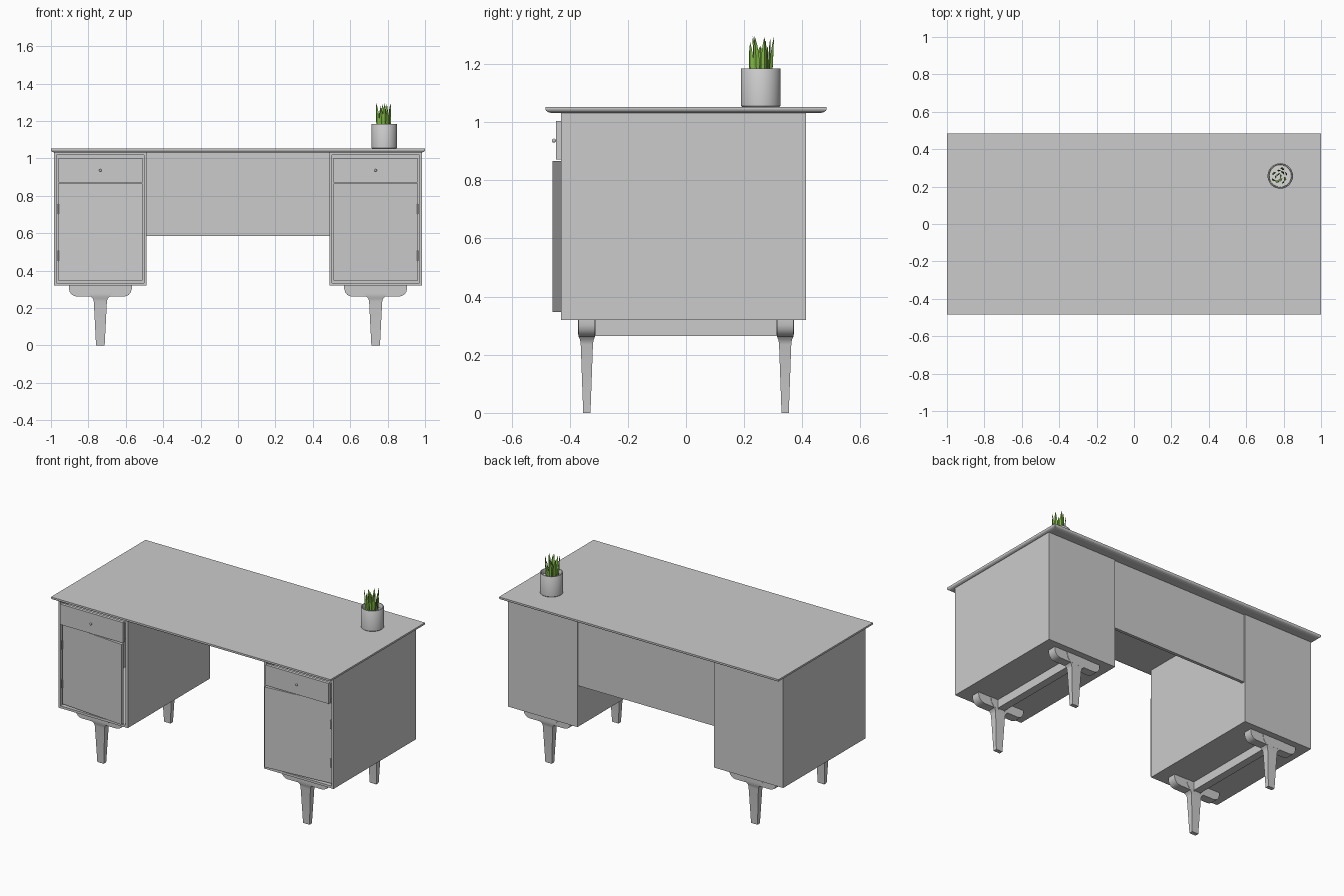
import bpy, bmesh, math, random
from mathutils import Matrix, Vector

if "Cube" in bpy.data.objects:
    bpy.data.objects.remove(bpy.data.objects["Cube"])


def material(name, rgb):
    m = bpy.data.materials.new(name)
    m.diffuse_color = (*rgb, 1)
    m.use_nodes = True
    m.node_tree.nodes["Principled BSDF"].inputs["Base Color"].default_value = m.diffuse_color
    return m


GREY = material("plain grey", (0.6, 0.6, 0.6))
PALE = material("pale gravel", (0.7, 0.7, 0.68))
GREEN = material("leaf green", (0.22, 0.48, 0.06))


def finish(name, bm, mat, smooth=False):
    bmesh.ops.recalc_face_normals(bm, faces=bm.faces)
    me = bpy.data.meshes.new(name)
    bm.to_mesh(me)
    bm.free()
    me.materials.append(mat)
    ob = bpy.data.objects.new(name, me)
    bpy.context.collection.objects.link(ob)
    if smooth:
        bpy.context.view_layer.objects.active = ob
        ob.select_set(True)
        bpy.ops.object.shade_smooth_by_angle(angle=math.radians(40))
        ob.select_set(False)
    return ob


def loft(rings):
    """Skin a list of equal-length point rings and cap both ends."""
    bm = bmesh.new()
    vs = [[bm.verts.new(p) for p in r] for r in rings]
    n = len(vs[0])
    for a, b in zip(vs, vs[1:]):
        for i in range(n):
            bm.faces.new((a[i], a[(i + 1) % n], b[(i + 1) % n], b[i]))
    bm.faces.new(vs[0])
    bm.faces.new(vs[-1])
    bmesh.ops.recalc_face_normals(bm, faces=bm.faces)
    return bm


def rect(cx, cy, hx, hy, z):
    return [(cx - hx, cy - hy, z), (cx + hx, cy - hy, z),
            (cx + hx, cy + hy, z), (cx - hx, cy + hy, z)]


def box_bm(x0, x1, y0, y1, z0, z1):
    c = ((x0 + x1) / 2, (y0 + y1) / 2, abs(x1 - x0) / 2, abs(y1 - y0) / 2)
    return loft([rect(*c, z0), rect(*c, z1)])


def lathe(name, profile, cx, cy, mat, seg=32):
    rings = [[(cx + r * math.cos(t), cy + r * math.sin(t), z)
              for t in (2 * math.pi * i / seg for i in range(seg))] for r, z in profile]
    return finish(name, loft(rings), mat, True)


# Desktop with a rounded underside edge
EDGE = [(1.031, .022), (1.034, .010), (1.038, .003), (1.043, 0), (1.052, 0)]
finish("desktop", loft([rect(0, 0, 1 - i, .483 - i, z) for z, i in EDGE]), GREY)

# Back panel of the kneehole
finish("modesty_panel", box_bm(-.49, .49, .385, .405, .585, 1.031), GREY)

LEG = [(0, .023, .0125), (.235, .035, .021), (.25, .039, .023), (.262, .05, .028),
       (.273, .062, .030), (.286, .071, .030), (.30, .075, .030), (.32, .076, .030)]
WING = [(.168, .32), (.168, .302), (.163, .285), (.152, .271), (.138, .264), (.122, .261)]

for s, side in ((-1, "left"), (1, "right")):
    cx = s * .736

    # Hollow cabinet with a framed front opening
    bm = box_bm(cx - .248, cx + .248, -.429, .412, .32, 1.032)
    front = min(bm.faces, key=lambda f: f.calc_center_median().y)
    bmesh.ops.inset_region(bm, faces=[front], thickness=.021)
    ext = bmesh.ops.extrude_face_region(bm, geom=[front])
    moved = [v for v in ext["geom"] if isinstance(v, bmesh.types.BMVert)]
    bmesh.ops.translate(bm, verts=moved, vec=(0, .8, 0))
    if front.is_valid:
        bmesh.ops.delete(bm, geom=[front], context='FACES_ONLY')
    finish(side + "_cabinet", bm, GREY)

    # Drawer, pulled out slightly, with a small knob
    finish(side + "_drawer_front", box_bm(cx - .225, cx + .225, -.447, -.427, .871, 1.003), GREY)
    finish(side + "_drawer_body", box_bm(cx - .21, cx + .21, -.427, .3, .88, .98), GREY)
    bm = bmesh.new()
    bmesh.ops.create_uvsphere(bm, u_segments=16, v_segments=8, radius=.007,
                              matrix=Matrix.Translation((cx, -.454, .936)))
    finish(side + "_knob", bm, GREY, True)

    # Door, hinged on the outer edge and left ajar
    hinge = Vector((s * .962, -.421, 0))
    bm = box_bm(hinge.x, hinge.x - s * .452, -.421, -.401, .347, .866)
    bmesh.ops.rotate(bm, verts=bm.verts, cent=hinge, matrix=Matrix.Rotation(s * .086, 3, 'Z'))
    finish(side + "_door", bm, GREY)
    for z in (.48, .73):
        bm = bmesh.new()
        bmesh.ops.create_cone(bm, cap_ends=True, segments=12, radius1=.004, radius2=.004, depth=.055,
                              matrix=Matrix.Translation((s * .961, -.425, z)))
        finish(side + "_hinge", bm, GREY, True)

    # Legs with rounded wing brackets, joined by a rail
    for cy, end in ((-.341, "front"), (.341, "back")):
        finish(f"{side}_{end}_leg", loft([rect(cx, cy, hx, hy, z) for z, hx, hy in LEG]), GREY, True)
        outline = WING + [(-x, z) for x, z in reversed(WING)]
        finish(f"{side}_{end}_bracket",
               loft([[(cx + x, cy + d, z) for x, z in outline] for d in (-.028, .028)]), GREY, True)
    finish(side + "_rail", box_bm(cx - .025, cx + .025, -.34, .34, .265, .321), GREY)

# Pot, filled with gravel
PX, PY = .782, .257
lathe("plant_pot", [(.064, 1.052), (.068, 1.056), (.068, 1.182), (.066, 1.185), (.061, 1.185),
                    (.059, 1.182), (.059, 1.15)], PX, PY, GREY)
lathe("gravel", [(.0585, 1.14), (.0585, 1.156)], PX, PY, PALE)

# Upright pointed leaves
random.seed(4)
SECTIONS = [(0, .7), (.35, 1), (.6, .85), (.82, .5), (1, .03)]
for i in range(13):
    a = i * 2.4
    out = Vector((math.cos(a), math.sin(a), 0))
    base = Vector((PX, PY, 1.15)) + out * .04 * math.sqrt(i / 13)
    height = random.uniform(.10, .148)
    lean = random.uniform(.004, .016)
    turn = a + random.uniform(-.5, .5)
    n = Vector((math.cos(turn), math.sin(turn), 0))
    w = Vector((-n.y, n.x, 0))
    rings = []
    for t, k in SECTIONS:
        c = base + out * lean * t * t + Vector((0, 0, height * t))
        rings.append([c + w * .0115 * k, c + n * .006 * k, c - w * .0115 * k, c - n * .002 * k])
    finish("leaf", loft(rings), GREEN)
